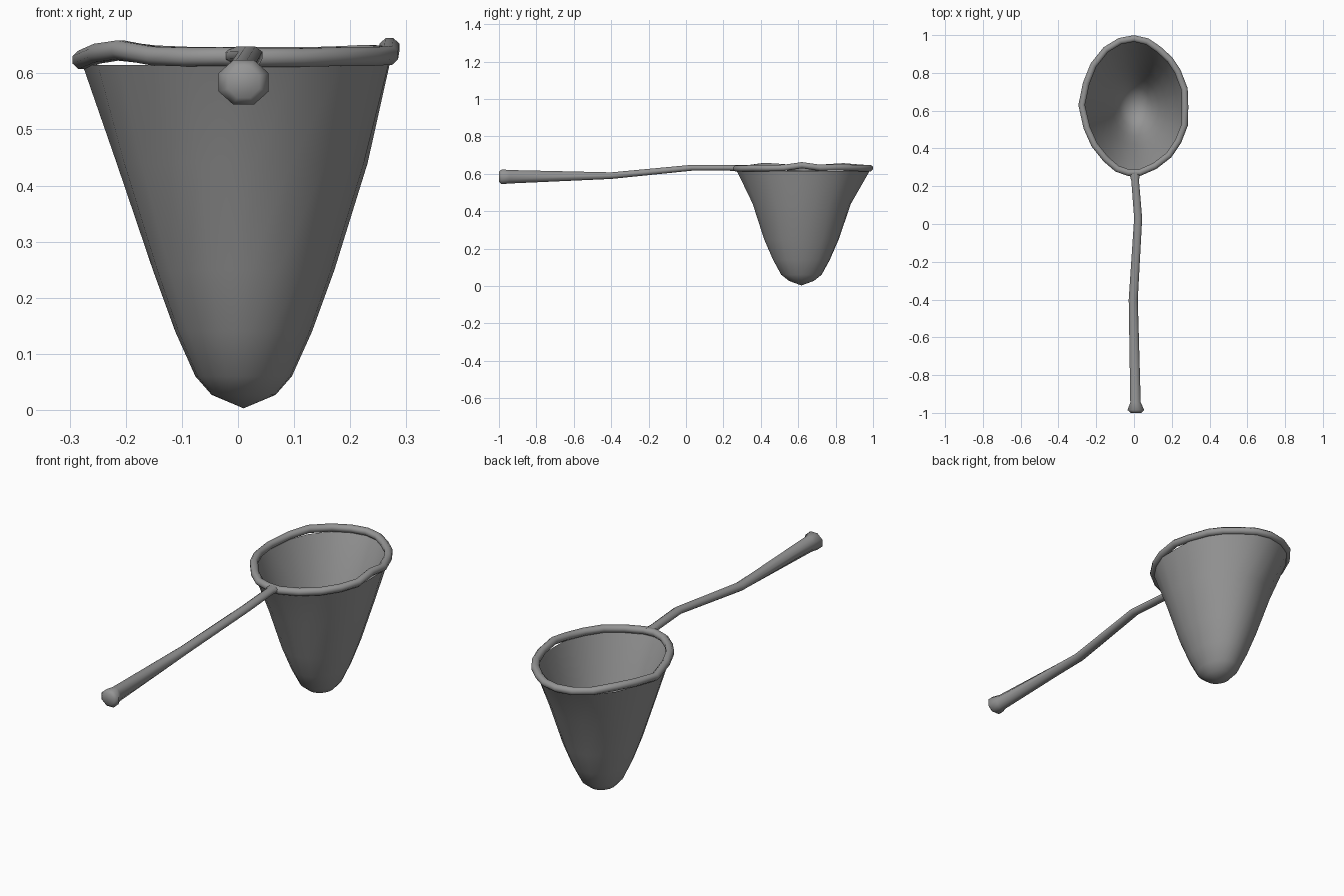
import bpy, bmesh, math
from mathutils import Vector

if "Cube" in bpy.data.objects:
    bpy.data.objects.remove(bpy.data.objects["Cube"], do_unlink=True)

GREY = (0.3, 0.3, 0.3, 1)
mat = bpy.data.materials.new("plain grey")
mat.use_nodes = True
mat.diffuse_color = GREY
mat.node_tree.nodes["Principled BSDF"].inputs["Base Color"].default_value = GREY


def loft(name, rings, wrap=False, caps=False, sharp=60):
    """Bridge equal-length rings of points into one smooth surface."""
    bm = bmesh.new()
    loops = [[bm.verts.new(p) for p in ring] for ring in rings]
    n = len(loops[0])
    pairs = list(zip(loops, loops[1:])) + ([(loops[-1], loops[0])] if wrap else [])
    for a, b in pairs:
        for i in range(n):
            j = (i + 1) % n
            bm.faces.new((a[i], a[j], b[j], b[i]))
    if caps:
        bm.faces.new(loops[0][::-1])
        bm.faces.new(loops[-1])
    bmesh.ops.remove_doubles(bm, verts=bm.verts, dist=0.0005)
    bmesh.ops.recalc_face_normals(bm, faces=bm.faces)
    mesh = bpy.data.meshes.new(name)
    bm.to_mesh(mesh)
    bm.free()
    mesh.materials.append(mat)
    obj = bpy.data.objects.new(name, mesh)
    bpy.context.collection.objects.link(obj)
    bpy.ops.object.select_all(action="DESELECT")
    obj.select_set(True)
    bpy.context.view_layer.objects.active = obj
    bpy.ops.object.shade_smooth_by_angle(angle=math.radians(sharp))
    return obj


def section(centre, across, up, ra, ru, sides=8):
    """Elliptical ring around a path point."""
    steps = [math.tau * (k + 0.5) / sides for k in range(sides)]
    return [centre + across * (ra * math.cos(t)) + up * (ru * math.sin(t)) for t in steps]


# Hand-bent hoop, centre line running clockwise from the back
hoop = [Vector(p) for p in (
    (0, .982, .63), (.07, .966, .63), (.13, .925, .63), (.19, .87, .632),
    (.23, .81, .634), (.267, .715, .632), (.27, .62, .646), (.268, .525, .632),
    (.235, .44, .63), (.185, .365, .63), (.11, .307, .628), (.03, .272, .628),
    (-.03, .272, .63), (-.09, .293, .629), (-.15, .345, .631), (-.21, .42, .642),
    (-.25, .51, .636), (-.277, .63, .624), (-.253, .745, .634), (-.215, .84, .64),
    (-.15, .922, .633), (-.075, .968, .63))]
Z = Vector((0, 0, 1))
rings = []
for i, p in enumerate(hoop):
    along = hoop[(i + 1) % len(hoop)] - hoop[i - 1]
    rings.append(section(p, along.cross(Z).normalized(), Z, .019, .018))
loft("hoop", rings, wrap=True)

# Bag: levels are (height, x radius, y radius, share of the hoop outline)
centre = Vector((.01, .617, 0))
levels = [(.615, .28, .355, 1), (.44, .225, .263, .25), (.25, .162, .2, 0),
          (.14, .122, .152, 0), (.06, .086, .108, 0), (.027, .057, .066, 0),
          (.003, 0, 0, 0)]
rings = []
for z, rx, ry, share in levels:
    ring = []
    for p in hoop:
        a = math.atan2((p.y - centre.y) / .355, (p.x - centre.x) / .28)
        oval = centre + Vector((rx * math.cos(a), ry * math.sin(a), z))
        scaled = centre + Vector(((p.x - centre.x) * rx / .28,
                                  (p.y - centre.y) * ry / .355, z))
        ring.append(oval.lerp(scaled, share))
    rings.append(ring)
loft("bag", rings, sharp=80)

# Bent handle with a flared butt: (x, y, z, half width, half height)
handle = [(.01, -1, .584, .03, .03), (.01, -.985, .584, .048, .043),
          (.008, -.945, .584, .03, .039), (-.004, -.4, .59, .026, .019),
          (.022, .03, .632, .023, .017), (.006, .23, .632, .022, .017),
          (.002, .28, .63, .034, .016)]
X = Vector((1, 0, 0))
loft("handle", [section(Vector((x, y, z)), X, Z, w, h)
                for x, y, z, w, h in handle], caps=True)
